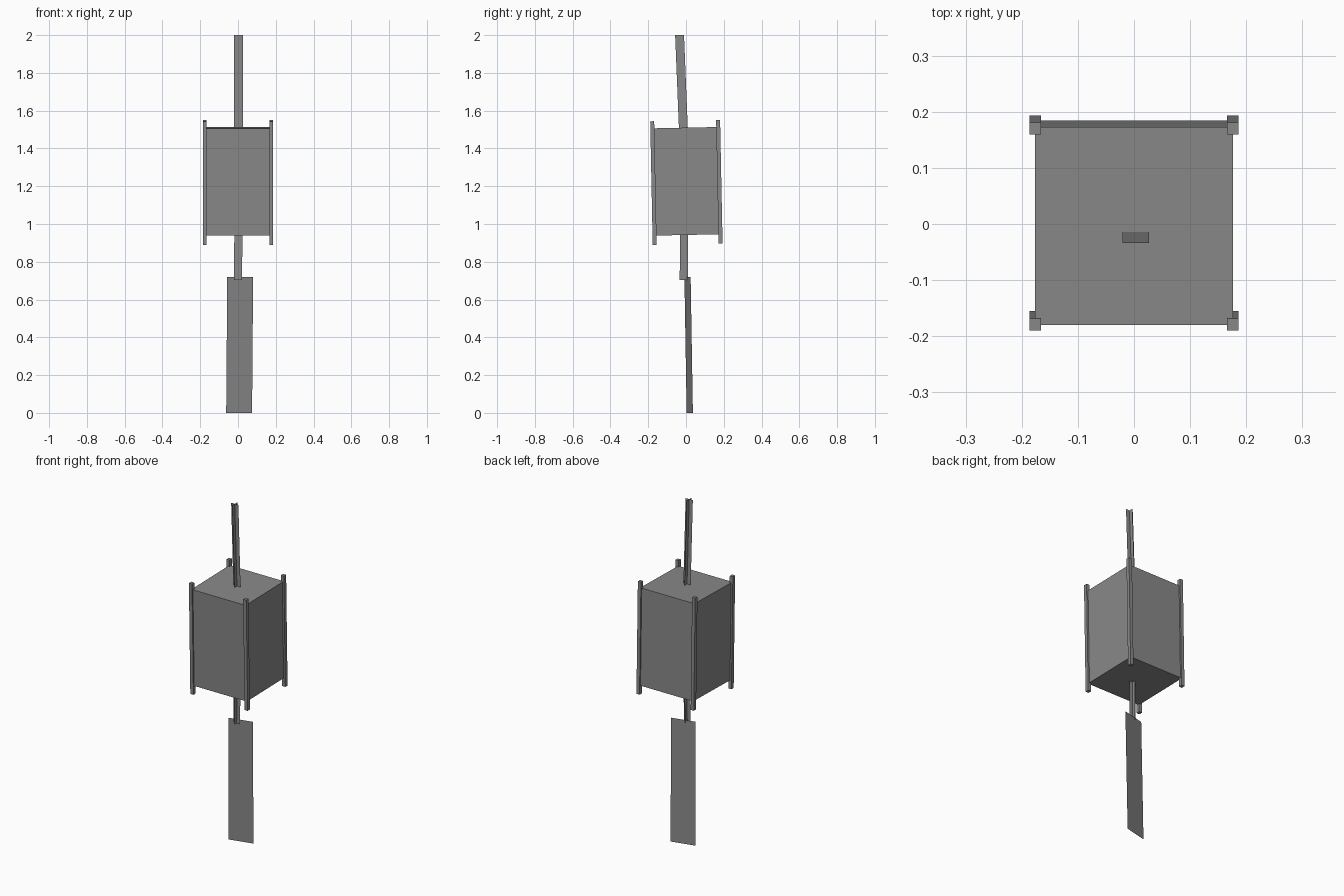
import bpy, bmesh, math
from mathutils import Matrix, Vector

if "Cube" in bpy.data.objects:
    bpy.data.objects.remove(bpy.data.objects["Cube"])

grey = bpy.data.materials.new("mid grey")
grey.diffuse_color = (0.25, 0.25, 0.25, 1)
grey.use_nodes = True
grey.node_tree.nodes["Principled BSDF"].inputs["Base Color"].default_value = grey.diffuse_color


def finish(name, bm):
    mesh = bpy.data.meshes.new(name)
    bm.to_mesh(mesh)
    bm.free()
    mesh.materials.append(grey)
    ob = bpy.data.objects.new(name, mesh)
    bpy.context.collection.objects.link(ob)
    return ob


def box(name, centre, size, tilt):
    """Box whose centre and axes are given in the tilted lantern frame."""
    bm = bmesh.new()
    bmesh.ops.create_cube(bm, size=1)
    bm.transform(tilt @ Matrix.Translation(centre) @ Matrix.Diagonal((*size, 1)))
    return finish(name, bm)


def strips(name, bottom, top, halves):
    """Flat strips running from bottom to top, one per half-width vector."""
    bm = bmesh.new()
    b, t = Vector(bottom), Vector(top)
    for h in map(Vector, halves):
        bm.faces.new([bm.verts.new(p) for p in (b - h, b + h, t + h, t - h)])
    return finish(name, bm)


# Lantern body and corner posts, leaning slightly to the front
lean = Matrix.Translation((0, 0.002, 1.226)) @ Matrix.Rotation(math.radians(1.15), 4, 'X')
box("lantern_body", (0, 0, 0), (0.352, 0.353, 0.568), lean)
for sx, side in ((-1, "left"), (1, "right")):
    for sy, end in ((-1, "front"), (1, "back")):
        box(f"{end}_{side}_post", (sx * 0.176, sy * 0.1745, -0.006),
            (0.02, 0.021, 0.655), lean)

# Hanging cords made of two crossed flat strips
strips("upper_cord", (0.003, -0.014, 1.507), (0.003, -0.034, 2.0),
       ((0.0235, 0, 0), (0, 0.0235, 0)))
strips("lower_cord", (0.0, -0.012, 0.703), (0.002, -0.01, 0.945),
       ((0.0215, 0, 0), (0, 0.0215, 0)))

# Paper tag at the bottom, turned slightly
strips("paper_tag", (0.006, 0.02, 0.0), (0.0115, 0.008, 0.72), ((0.0685, 0.0165, 0),))
